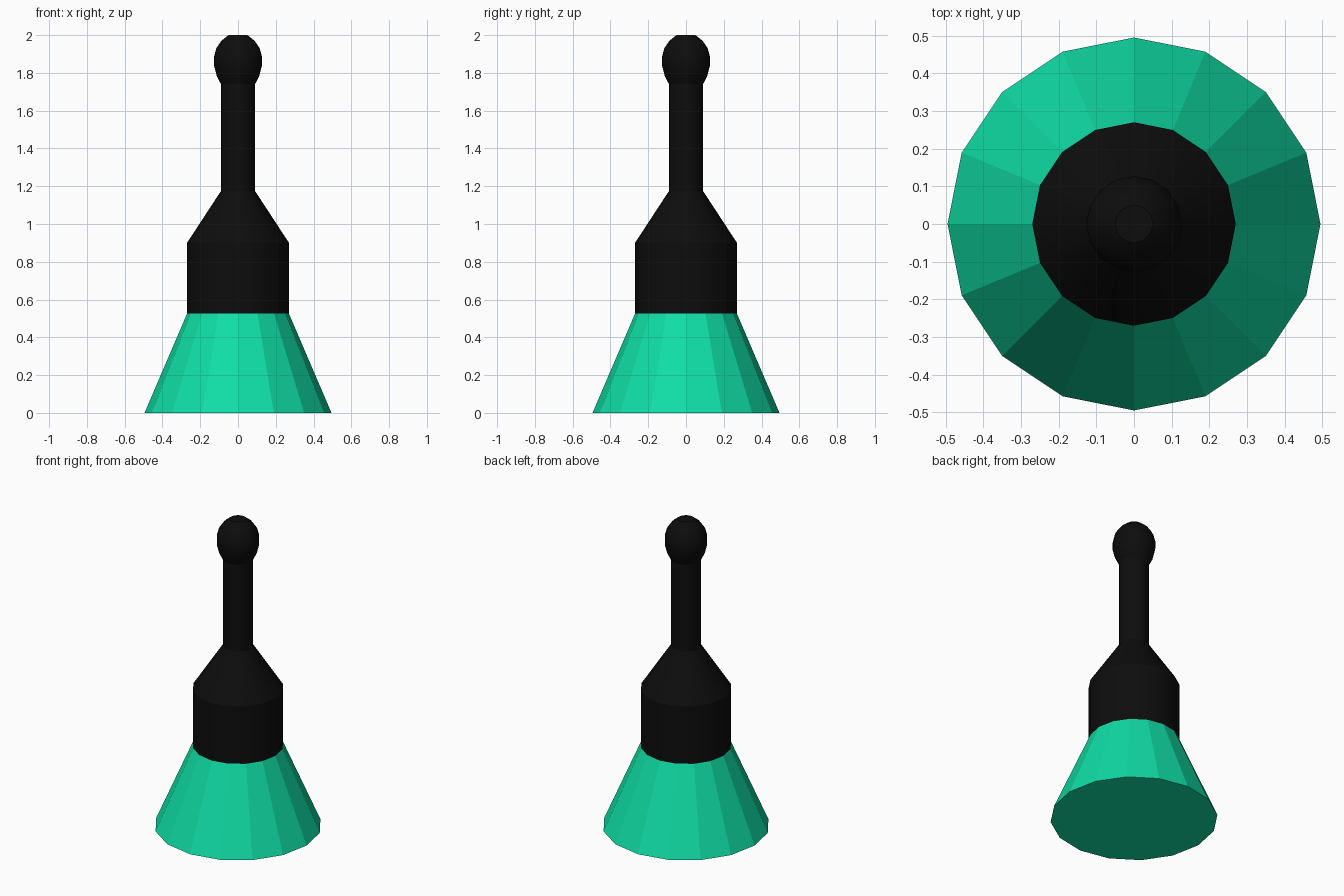
import bpy, bmesh
from math import cos, sin, tau, radians

if "Cube" in bpy.data.objects:
    bpy.data.objects.remove(bpy.data.objects["Cube"])

SIDES = 16


def material(name, rgb):
    m = bpy.data.materials.new(name)
    m.diffuse_color = (*rgb, 1)
    m.use_nodes = True
    m.node_tree.nodes["Principled BSDF"].inputs["Base Color"].default_value = m.diffuse_color
    return m


def lathe(name, profile, mat, smooth=False):
    """Spin (radius, z) points around z and cap both ends."""
    bm = bmesh.new()
    rings = [[bm.verts.new((r * cos(tau * i / SIDES), r * sin(tau * i / SIDES), z))
              for i in range(SIDES)] for r, z in profile]
    for low, high in zip(rings, rings[1:]):
        for i in range(SIDES):
            j = (i + 1) % SIDES
            bm.faces.new((low[i], low[j], high[j], high[i]))
    bm.faces.new(rings[0][::-1])
    bm.faces.new(rings[-1])
    mesh = bpy.data.meshes.new(name)
    bm.to_mesh(mesh)
    bm.free()
    mesh.materials.append(mat)
    obj = bpy.data.objects.new(name, mesh)
    bpy.context.collection.objects.link(obj)
    if smooth:
        bpy.ops.object.select_all(action='DESELECT')
        obj.select_set(True)
        bpy.context.view_layer.objects.active = obj
        bpy.ops.object.shade_smooth_by_angle(angle=radians(30))
    return obj


green = material("green", (0.005, 0.73, 0.38))
black = material("black", (0.004, 0.004, 0.004))

# Flared skirt with closed base
lathe("skirt", [(0.495, 0), (0.27, 0.525)], green)

# Collar, tapered shoulder and slim handle
lathe("body", [(0.27, 0.525), (0.27, 0.90), (0.09, 1.175), (0.09, 1.74)], black, True)

# Rounded knob
lathe("knob", [(0.09, 1.74), (0.113, 1.785), (0.127, 1.84), (0.127, 1.885),
               (0.115, 1.93), (0.088, 1.97), (0.05, 2.0)], black, True)
